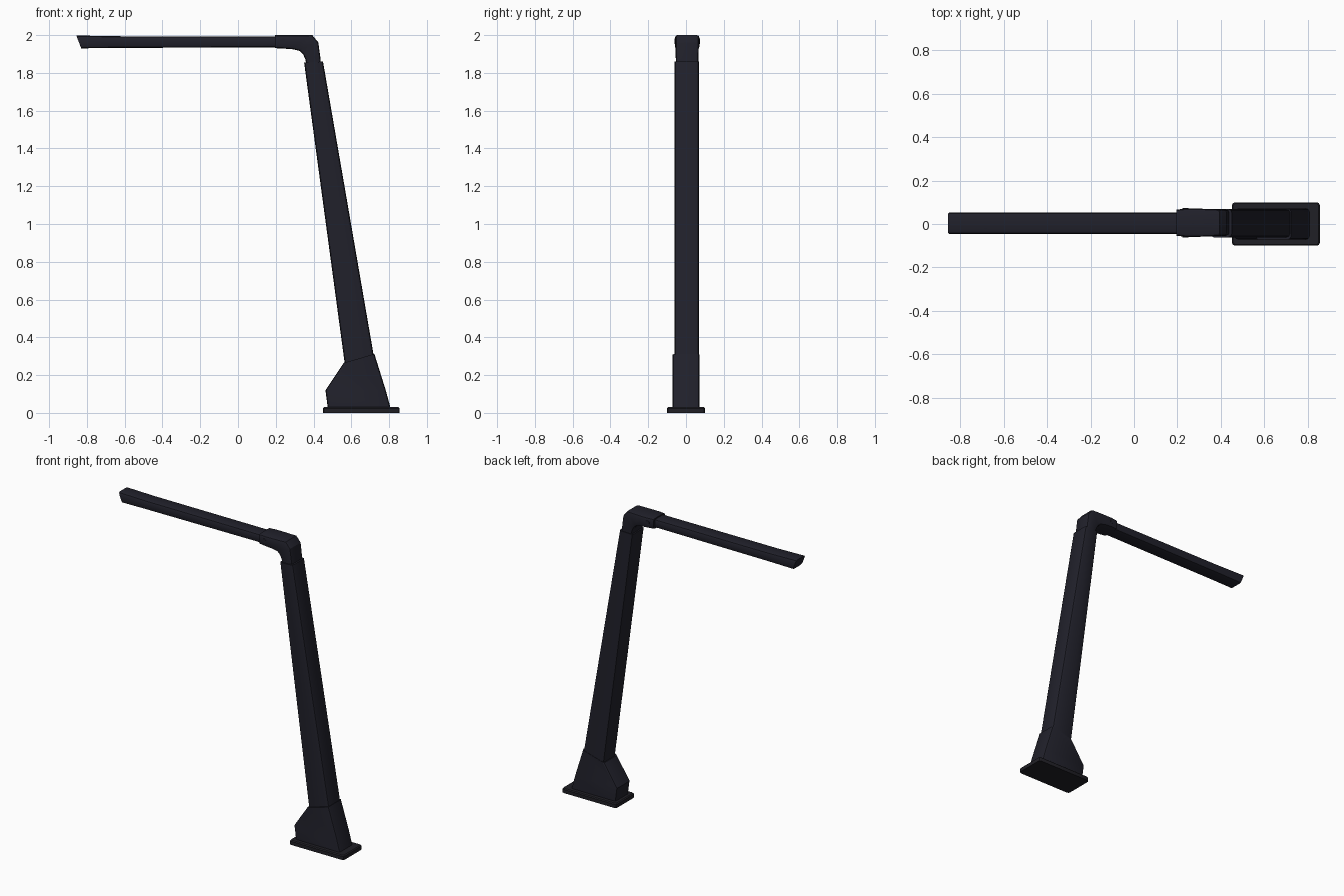
import bpy, bmesh
from mathutils import Vector

if "Cube" in bpy.data.objects:
    bpy.data.objects.remove(bpy.data.objects["Cube"])


def material(name, rgb):
    m = bpy.data.materials.new(name)
    m.diffuse_color = (*rgb, 1)
    m.use_nodes = True
    m.node_tree.nodes["Principled BSDF"].inputs["Base Color"].default_value = m.diffuse_color
    return m


DARK = material("dark blue grey", (0.0150, 0.0150, 0.0240))
PLATE = material("dark grey", (0.0145, 0.0140, 0.0190))


def finish(name, bm, mat, angle=0.5):
    bmesh.ops.recalc_face_normals(bm, faces=bm.faces)
    me = bpy.data.meshes.new(name)
    bm.to_mesh(me)
    bm.free()
    me.materials.append(mat)
    ob = bpy.data.objects.new(name, me)
    bpy.context.collection.objects.link(ob)
    bpy.ops.object.select_all(action='DESELECT')
    ob.select_set(True)
    bpy.context.view_layer.objects.active = ob
    bpy.ops.object.shade_smooth_by_angle(angle=angle)
    return ob


def loft(name, stations, chamfer, cy=0.0, mat=DARK):
    """Chamfered box sections; each station is (x0, z0, x1, z1, half width)."""
    bm = bmesh.new()
    rings = []
    for x0, z0, x1, z1, w in stations:
        a, b = Vector((x0, cy, z0)), Vector((x1, cy, z1))
        d = (b - a).normalized() * chamfer
        y, yc = Vector((0, w, 0)), Vector((0, w - chamfer, 0))
        k = d * 0.3
        yk = Vector((0, w - chamfer * 0.3, 0))
        pts = [a - yc, a + yc, a + k + yk, a + d + y, b - d + y, b - k + yk,
               b + yc, b - yc, b - k - yk, b - d - y, a + d - y, a + k - yk]
        rings.append([bm.verts.new(p) for p in pts])
    n = 12
    for r, s in zip(rings, rings[1:]):
        for i in range(n):
            bm.faces.new((r[i], r[(i + 1) % n], s[(i + 1) % n], s[i]))
    bm.faces.new(rings[0])
    bm.faces.new(rings[-1])
    return finish(name, bm, mat)


# Floor plate with softened edges
bm = bmesh.new()
bmesh.ops.create_cube(bm, size=1)
for v in bm.verts:
    v.co = Vector((0.653 + v.co.x * 0.405, v.co.y * 0.2, 0.015 + v.co.z * 0.03))
upright = [e for e in bm.edges if abs(e.verts[0].co.z - e.verts[1].co.z) > 0.01]
bmesh.ops.bevel(bm, geom=upright, offset=0.015, segments=2, profile=0.5, affect='EDGES')
top = [e for e in bm.edges if all(v.co.z > 0.025 for v in e.verts)]
bmesh.ops.bevel(bm, geom=top, offset=0.006, segments=1, affect='EDGES')
finish("floor_plate", bm, PLATE)

# Flared foot casing
loft("foot_casing", [(0.475, 0.028, 0.807, 0.028, 0.071),
                     (0.463, 0.120, 0.782, 0.120, 0.071),
                     (0.560, 0.265, 0.722, 0.312, 0.071)], 0.014)

# Leaning tapered column
loft("column", [(0.580, 0.150, 0.745, 0.150, 0.065),
                (0.350, 1.855, 0.450, 1.860, 0.065)], 0.016, 0.004)

# Bent elbow between column and arm
loft("elbow", [(0.362, 1.830, 0.440, 1.830, 0.058),
               (0.358, 1.868, 0.437, 1.875, 0.060),
               (0.345, 1.898, 0.425, 1.962, 0.061),
               (0.325, 1.917, 0.393, 2.000, 0.061),
               (0.290, 1.925, 0.300, 2.000, 0.065),
               (0.240, 1.929, 0.240, 2.000, 0.065),
               (0.195, 1.931, 0.195, 2.000, 0.060)], 0.014, 0.006)

# Horizontal lamp arm with slanted tip
loft("lamp_arm", [(-0.830, 1.930, -0.856, 1.998, 0.049),
                  (-0.650, 1.932, -0.650, 1.994, 0.049),
                  (0.280, 1.936, 0.280, 1.993, 0.049)], 0.014, 0.003)

# Pivot caps on both sides of the elbow
for side, y in (("front", -0.059), ("back", 0.071)):
    bm = bmesh.new()
    bmesh.ops.create_cone(bm, cap_ends=True, segments=16, radius1=0.014,
                          radius2=0.014, depth=0.004)
    for v in bm.verts:
        v.co = Vector((0.237 + v.co.x, y + v.co.z, 1.968 + v.co.y))
    finish(side + "_pivot_cap", bm, DARK)
